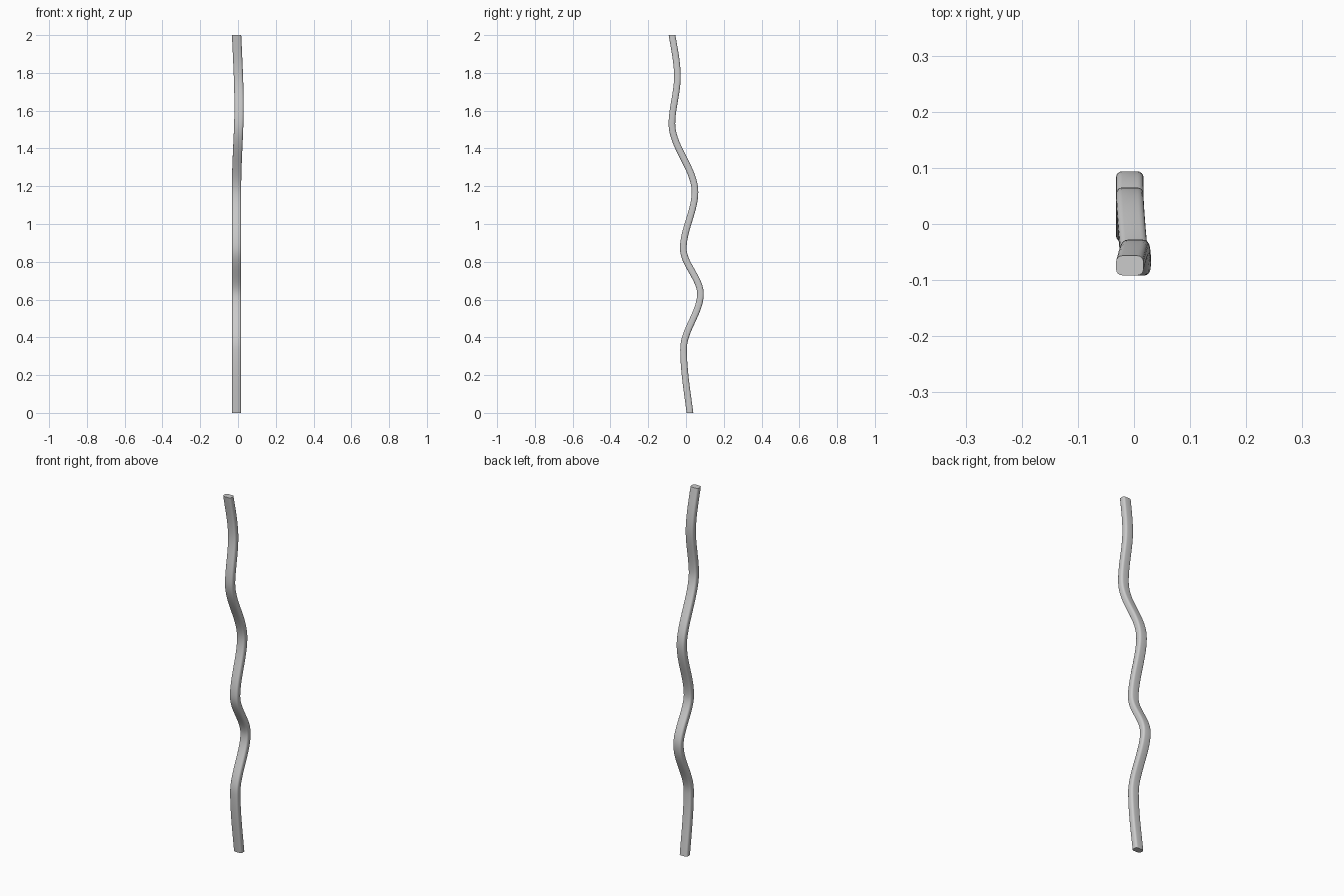
import bpy, bmesh, math
from mathutils import Vector

if "Cube" in bpy.data.objects:
    bpy.data.objects.remove(bpy.data.objects["Cube"])

# Bends of the bar: (z, centre) with the slope zero at every inner bend
BENDS_Y = [(0, .021), (.34, -.013), (.63, .0765), (.87, -.0145), (1.17, .0475),
           (1.53, -.0745), (1.78, -.0455), (2, -.074)]
BENDS_X = [(0, -.0075), (1.2, -.0075), (1.62, .0055), (2, -.0075)]
HALF_W, HALF_T, RADIUS = .0245, .0175, .011
STEPS = 120


def follow(pts, z):
    """Hermite interpolation, flat at inner points, straight run-out at the ends."""
    for i, ((z0, a), (z1, b)) in enumerate(zip(pts, pts[1:])):
        if z <= z1:
            break
    t = (z - z0) / (z1 - z0)
    m0 = 1.3 * (b - a) if i == 0 else 0
    m1 = 1.3 * (b - a) if i == len(pts) - 2 else 0
    return (a + (b - a) * (3 * t * t - 2 * t ** 3)
            + m0 * (t ** 3 - 2 * t * t + t) + m1 * (t ** 3 - t * t))


def centre(z):
    return Vector((follow(BENDS_X, z), follow(BENDS_Y, z), z))


# Rounded rectangular cross-section
profile = []
for k, (sx, sy) in enumerate([(1, 1), (-1, 1), (-1, -1), (1, -1)]):
    for j in range(5):
        a = math.pi / 2 * (k + j / 4)
        profile.append((sx * (HALF_W - RADIUS) + RADIUS * math.cos(a),
                        sy * (HALF_T - RADIUS) + RADIUS * math.sin(a)))

# Sweep the section along the wavy path
bm = bmesh.new()
rings = []
for i in range(STEPS + 1):
    z = 2 * i / STEPS
    c = centre(z)
    tangent = (centre(min(z + .005, 2)) - centre(max(z - .005, 0))).normalized()
    side = Vector((1, 0, 0))
    depth = tangent.cross(side).normalized()
    if i in (0, STEPS):
        depth = Vector((0, 1, 0))
    rings.append([bm.verts.new(c + side * u + depth * v) for u, v in profile])
n = len(profile)
for lo, hi in zip(rings, rings[1:]):
    for j in range(n):
        k = (j + 1) % n
        bm.faces.new((lo[j], lo[k], hi[k], hi[j]))
bm.faces.new(rings[0][::-1])
bm.faces.new(rings[-1])
bmesh.ops.recalc_face_normals(bm, faces=bm.faces)

mesh = bpy.data.meshes.new("wavy_bar")
bm.to_mesh(mesh)
bm.free()
bar = bpy.data.objects.new("wavy_bar", mesh)
bpy.context.collection.objects.link(bar)
bpy.context.view_layer.objects.active = bar
bar.select_set(True)
bpy.ops.object.shade_smooth_by_angle(angle=math.radians(40))
